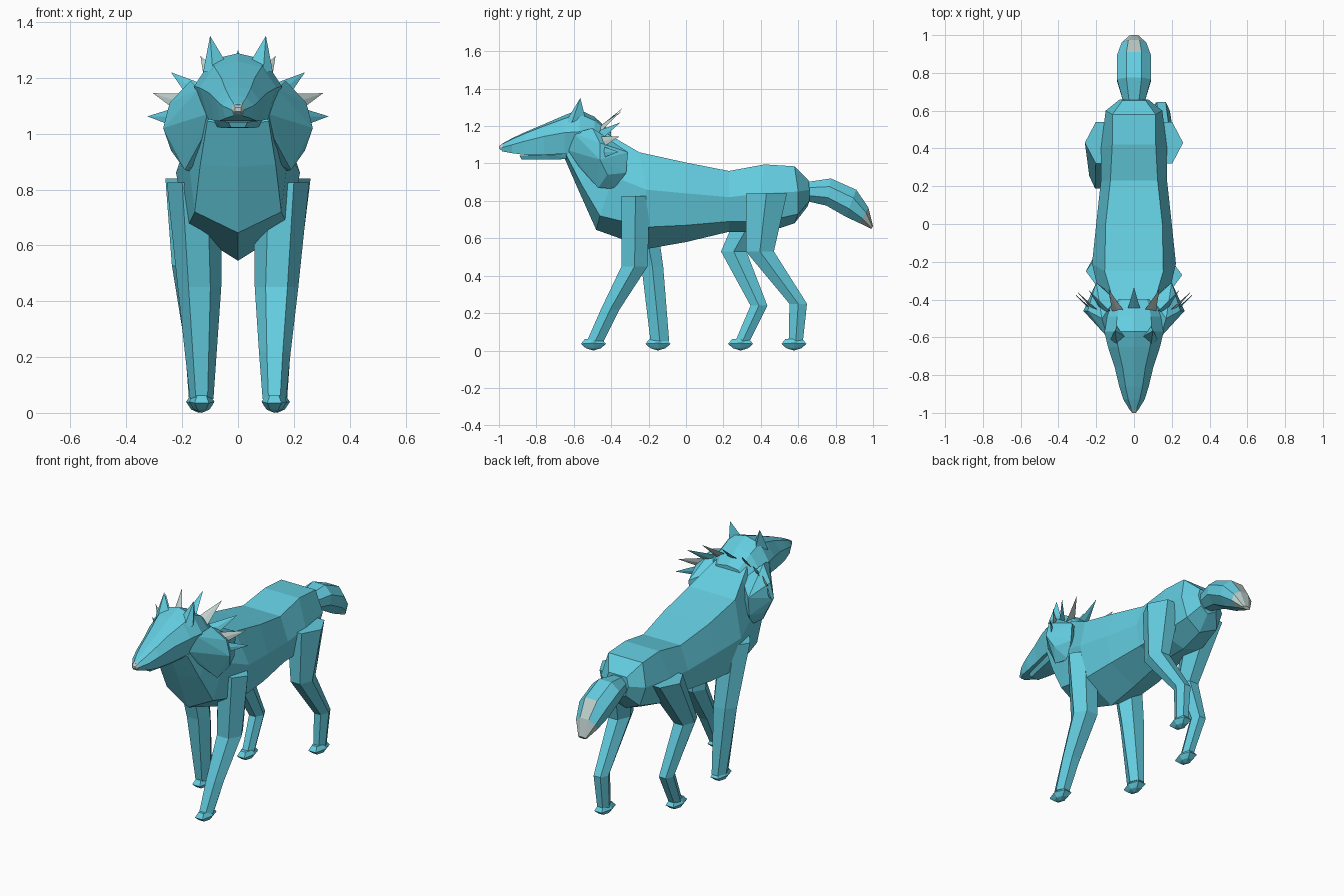
import bpy, bmesh, math
from mathutils import Vector


def material(name, rgb):
    m = bpy.data.materials.new(name)
    m.diffuse_color = (*rgb, 1)
    return m


TEAL = material("teal fur", (0.125, 0.61, 0.745))
PALE = material("pale fur", (0.52, 0.64, 0.61))


def finish(name, bm, *mats):
    bmesh.ops.recalc_face_normals(bm, faces=bm.faces)
    me = bpy.data.meshes.new(name)
    bm.to_mesh(me)
    bm.free()
    ob = bpy.data.objects.new(name, me)
    bpy.context.collection.objects.link(ob)
    for m in mats:
        me.materials.append(m)
    return ob


def loft(name, rings, *mats):
    """Skin a closed tube through rings of equal length."""
    bm = bmesh.new()
    vs = [[bm.verts.new(p) for p in r] for r in rings]
    n = len(vs[0])
    for a, b in zip(vs, vs[1:]):
        for i in range(n):
            j = (i + 1) % n
            bm.faces.new((a[i], a[j], b[j], b[i]))
    bm.faces.new(vs[0])
    bm.faces.new(vs[-1])
    return finish(name, bm, *mats)


def hull(name, pts, mat):
    bm = bmesh.new()
    for p in pts:
        bm.verts.new(p)
    bmesh.ops.convex_hull(bm, input=bm.verts)
    loose = [v for v in bm.verts if not v.link_faces]
    bmesh.ops.delete(bm, geom=loose, context='VERTS')
    return finish(name, bm, mat)


def mirrored(pts):
    """Ring from a right half: (x, y, z) points, top to bottom."""
    return pts + [(-x, y, z) for x, y, z in reversed(pts) if x > 0]


# Body and neck: flat back, upper flank, lower flank, keel
body = [
    [(.08, -.50, 1.21), (.12, -.54, 1.14), (.11, -.64, 1.045), (0, -.65, 1.03)],
    [(.10, -.44, 1.17), (.15, -.47, 1.05), (.135, -.56, .89), (0, -.585, .88)],
    [(.12, -.37, 1.13), (.18, -.39, .93), (.155, -.46, .72), (0, -.48, .645)],
    [(.155, -.25, 1.06), (.222, -.21, .86), (.185, -.21, .66), (0, -.20, .545)],
    [(.15, 0, 1.005), (.20, 0, .84), (.175, 0, .67), (0, 0, .58)],
    [(.125, .23, .96), (.175, .23, .82), (.15, .23, .69), (0, .23, .635)],
    [(.115, .42, .995), (.175, .40, .84), (.145, .42, .69), (0, .44, .635)],
    [(.115, .58, .985), (.15, .60, .85), (.11, .60, .73), (0, .58, .68)],
    [(.06, .655, .91), (.075, .66, .86), (.055, .66, .80), (0, .65, .77)],
]
loft("body", [mirrored(r) for r in body], TEAL)

# Head: y, crown z, shoulder (x, z), cheek (x, z), underside (x, z)
head = [
    (-.985, 1.105, .012, 1.103, .022, 1.085, .014, 1.065),
    (-.93, 1.135, .030, 1.13, .056, 1.10, .045, 1.055),
    (-.86, 1.168, .045, 1.16, .078, 1.12, .065, 1.046),
    (-.76, 1.21, .060, 1.20, .102, 1.145, .085, 1.046),
    (-.65, 1.258, .085, 1.24, .138, 1.165, .105, 1.052),
    (-.57, 1.288, .095, 1.265, .157, 1.17, .115, 1.05),
    (-.49, 1.25, .090, 1.23, .142, 1.16, .110, 1.06),
    (-.40, 1.17, .070, 1.16, .110, 1.12, .080, 1.06),
]
loft("head", [mirrored([(0, y, zt), (a, y, za), (b, y, zb), (c, y, zc)])
              for y, zt, a, za, b, zb, c, zc in head], TEAL)
hull("lower_jaw", [(s * x, y, z) for s in (-1, 1) for x, y, z in
     [(.035, -.89, 1.042), (.025, -.88, 1.022), (.075, -.72, 1.045),
      (.055, -.74, 1.02), (.095, -.60, 1.055), (.08, -.60, 1.025)]], TEAL)
hull("nose", [(s * x, y, z) for s in (-1, 1) for x, y, z in
     [(.016, -.978, 1.108), (.025, -.98, 1.085), (.010, -1, 1.093),
      (.010, -1, 1.08), (.015, -.978, 1.064)]], PALE)

# Tail: top and bottom (y, z) and half width of each tilted ring
tail = [((.64, .90), (.64, .80), .055), ((.775, .92), (.75, .775), .09),
        ((.91, .86), (.855, .715), .09), ((.975, .765), (.93, .68), .065),
        ((1.0, .665), (.99, .65), .025)]
rings = []
for top, bot, w in tail:
    t, b = Vector((0, *top)), Vector((0, *bot))
    rings.append([t.lerp(b, f) + Vector((x * w, 0, 0)) for x, f in
                  ((.45, 0), (1, .3), (1, .7), (.45, 1),
                   (-.45, 1), (-1, .7), (-1, .3), (-.45, 0))])
ob = loft("tail", rings, TEAL, PALE)
for p in ob.data.polygons:
    p.material_index = int(p.center.y > .94)

# Cheek ruffs and ears
ruff = [(.11, -.63, 1.07), (.14, -.60, 1.16), (.17, -.50, 1.19), (.245, -.46, 1.11),
        (.268, -.46, 1.02), (.24, -.42, .94), (.19, -.47, .87), (.17, -.38, .865),
        (.20, -.32, .95), (.20, -.31, 1.06), (.13, -.57, .98), (.10, -.40, 1.11),
        (.08, -.40, .92)]
ear = [(.04, -.60, 1.25), (.125, -.61, 1.22), (.09, -.645, 1.22),
       (.09, -.54, 1.25), (.10, -.565, 1.35)]
for s, side in ((1, "right"), (-1, "left")):
    hull(side + "_cheek_ruff", [(s * x, y, z) for x, y, z in ruff], TEAL)
    hull(side + "_ear", [(s * x, y, z) for x, y, z in ear], TEAL)

# Fan of flat mane blades: base x, z then tip x, y, z
spikes = [(0, 1.19, 0, -.335, 1.30, TEAL), (.085, 1.185, .135, -.345, 1.28, PALE),
          (.15, 1.15, .24, -.35, 1.22, TEAL), (.20, 1.11, .305, -.355, 1.145, PALE),
          (.22, 1.06, .325, -.36, 1.062, TEAL)]
for i, (bx, bz, tx, ty, tz, mat) in enumerate(spikes):
    for s in ((1, -1) if i else (1,)):
        tip = Vector((s * tx, ty, tz))
        base = Vector((s * bx, -.46, bz))
        out = Vector((s * bx, 0, bz - 1.03)).normalized()
        wide = out.cross(Vector((0, 1, 0)))
        thick = (tip - base).cross(wide).normalized() * .006
        hull(f"mane_blade_{i}", [tip, base + wide * .036, base - wide * .036,
                                 base + thick, base - thick], mat)

# Legs: rings of centre x, y, z, radii x, y and corner squareness
legs = {
    "right_front": [(.155, -.27, .825, .10, .075, .45), (.138, -.275, .45, .078, .07, .5),
                    (.132, -.405, .22, .057, .05, .5), (.13, -.485, .05, .042, .045, .5)],
    "left_front": [(-.155, -.25, .825, .10, .075, .45), (-.138, -.18, .45, .078, .058, .5),
                   (-.13, -.14, .05, .042, .05, .5)],
    "right_hind": [(.155, .43, .84, .105, .11, .45), (.16, .395, .53, .062, .075, .5),
                   (.145, .60, .25, .045, .047, .5), (.14, .587, .05, .036, .038, .5)],
    "left_hind": [(-.155, .43, .84, .105, .11, .45), (-.175, .255, .53, .062, .068, .5),
                  (-.145, .39, .24, .045, .045, .5), (-.14, .302, .05, .036, .038, .5)],
}


def hexagon(k):
    return [(1, 0), (k, 1), (-k, 1), (-1, 0), (-k, -1), (k, -1)]


for name, rs in legs.items():
    loft(name + "_leg", [[(x + rx * a, y + ry * b, z) for a, b in hexagon(k)]
                         for x, y, z, rx, ry, k in rs], TEAL)
    x, y = rs[-1][0], rs[-1][1] - .01
    sole = hexagon(.55)
    paw = [(x + .046 * a, y + .067 * b, .03 + .01 * abs(a)) for a, b in sole]
    paw += [(x + .03 * a, y + .045 * b, .062) for a, b in sole]
    paw += [(x + .028 * a, y + .04 * b, .012) for a, b in sole] + [(x, y, 0)]
    hull(name + "_paw", paw, TEAL)
